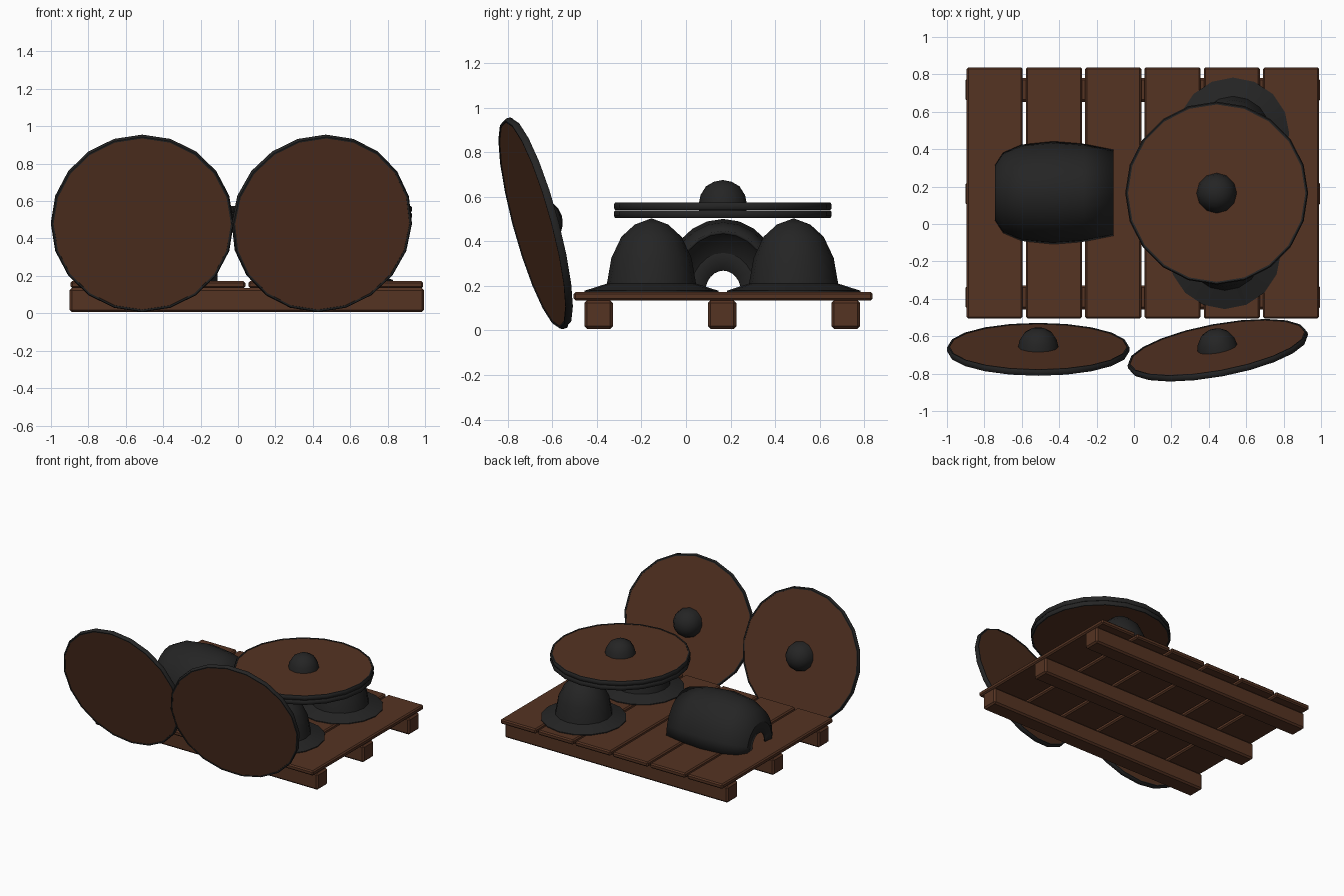
import bpy, bmesh
from math import radians, pi
from mathutils import Matrix, Vector

if "Cube" in bpy.data.objects:
    bpy.data.objects.remove(bpy.data.objects["Cube"], do_unlink=True)


def material(name, rgb):
    m = bpy.data.materials.new(name)
    m.use_nodes = True
    m.diffuse_color = (*rgb, 1)
    bsdf = m.node_tree.nodes["Principled BSDF"]
    bsdf.inputs["Base Color"].default_value = (*rgb, 1)
    bsdf.inputs["Roughness"].default_value = 0.8
    return m


WOOD = material("brown wood", (0.09, 0.033, 0.016))
IRON = material("dark iron", (0.018, 0.018, 0.018))


def finish(name, bm, mat, matrix=Matrix(), smooth=True):
    bmesh.ops.remove_doubles(bm, verts=bm.verts, dist=0.0005)
    bmesh.ops.recalc_face_normals(bm, faces=bm.faces)
    mesh = bpy.data.meshes.new(name)
    bm.to_mesh(mesh)
    bm.free()
    mesh.materials.append(mat)
    ob = bpy.data.objects.new(name, mesh)
    bpy.context.collection.objects.link(ob)
    ob.matrix_world = matrix
    if smooth:
        bpy.ops.object.select_all(action="DESELECT")
        ob.select_set(True)
        bpy.context.view_layer.objects.active = ob
        bpy.ops.object.shade_smooth_by_angle(angle=radians(35))
    return ob


def turned(name, profile, axis, steps, mat, matrix=Matrix(), angle=2 * pi):
    """Spin a list of 3D profile points about an axis through the origin."""
    bm = bmesh.new()
    verts = [bm.verts.new(p) for p in profile]
    edges = [bm.edges.new(pair) for pair in zip(verts, verts[1:])]
    bmesh.ops.spin(bm, geom=verts + edges, cent=(0, 0, 0), axis=axis,
                   angle=angle, steps=steps)
    return finish(name, bm, mat, matrix)


def lathe(name, profile, steps, mat, matrix=Matrix()):
    return turned(name, [(r, 0, z) for r, z in profile], (0, 0, 1), steps, mat, matrix)


def beam(name, x0, x1, y0, y1, z0, z1, bevel):
    bm = bmesh.new()
    size = Matrix.Diagonal((x1 - x0, y1 - y0, z1 - z0, 1))
    centre = Vector((x0 + x1, y0 + y1, z0 + z1)) / 2
    bmesh.ops.create_cube(bm, size=1, matrix=Matrix.Translation(centre) @ size)
    bmesh.ops.bevel(bm, geom=bm.edges[:], offset=bevel, segments=1, affect="EDGES")
    return finish(name, bm, WOOD, smooth=False)


# Pallet: three runners under six planks
for i, y in enumerate((-0.392, 0.162, 0.717)):
    beam(f"pallet_runner_{i + 1}", -0.9, 0.995, y - 0.064, y + 0.064, 0.007, 0.135, 0.012)
for i in range(6):
    x = -0.745 + i * 0.317
    beam(f"pallet_plank_{i + 1}", x - 0.15, x + 0.15, -0.505, 0.838, 0.135, 0.172, 0.009)


# Brimmed helmets standing on the pallet
HELMET = [(0, 0.171), (0.3, 0.171), (0.3, 0.178), (0.2, 0.21), (0.18, 0.325),
          (0.135, 0.42), (0.075, 0.475), (0, 0.503)]
for label, x, y in (("front", 0.485, -0.155), ("back", 0.53, 0.483)):
    lathe(f"{label}_helmet", HELMET, 16, IRON, Matrix.Translation((x, y, 0)))


# Breastplate: a hollow half barrel with a small neck opening
BREASTPLATE = [(-0.11, 0.23), (-0.27, 0.262), (-0.43, 0.275), (-0.6, 0.258),
               (-0.7, 0.215), (-0.742, 0.15), (-0.735, 0.08)]
plate = turned("breastplate", [(x, r, 0) for x, r in BREASTPLATE], (1, 0, 0), 12, IRON,
               Matrix.Translation((0, 0.167, 0.173)) @ Matrix.Diagonal((1, 1, 1.19, 1)),
               angle=pi)
shell = plate.modifiers.new("thickness", "SOLIDIFY")
shell.thickness = 0.012
shell.offset = -1


# Round shields: wooden board, iron rim and domed boss
BOARD = [(0, -0.013), (0.478, -0.013), (0.478, 0.013), (0, 0.013)]
RIM = [(0.474, -0.016), (0.483, -0.017), (0.489, -0.008), (0.489, 0.008),
       (0.483, 0.017), (0.474, 0.016), (0.474, -0.016)]
BOSS = [(0.108, 0.01), (0.1, 0.05), (0.075, 0.09), (0.04, 0.11), (0, 0.118)]


def shield(name, location, turn=0, tilt=0):
    m = (Matrix.Translation(location) @ Matrix.Rotation(radians(turn), 4, "Z")
         @ Matrix.Rotation(radians(tilt), 4, "X"))
    lathe(f"{name}_board", BOARD, 20, WOOD, m)
    lathe(f"{name}_rim", RIM, 20, IRON, m)
    lathe(f"{name}_boss", BOSS, 12, IRON, m)


shield("lower_stacked_shield", (0.442, 0.165, 0.522))
shield("upper_stacked_shield", (0.442, 0.165, 0.557))
shield("right_leaning_shield", (-0.512, -0.67, 0.481), 0, -75)
shield("left_leaning_shield", (0.448, -0.675, 0.481), 10.5, -75)
